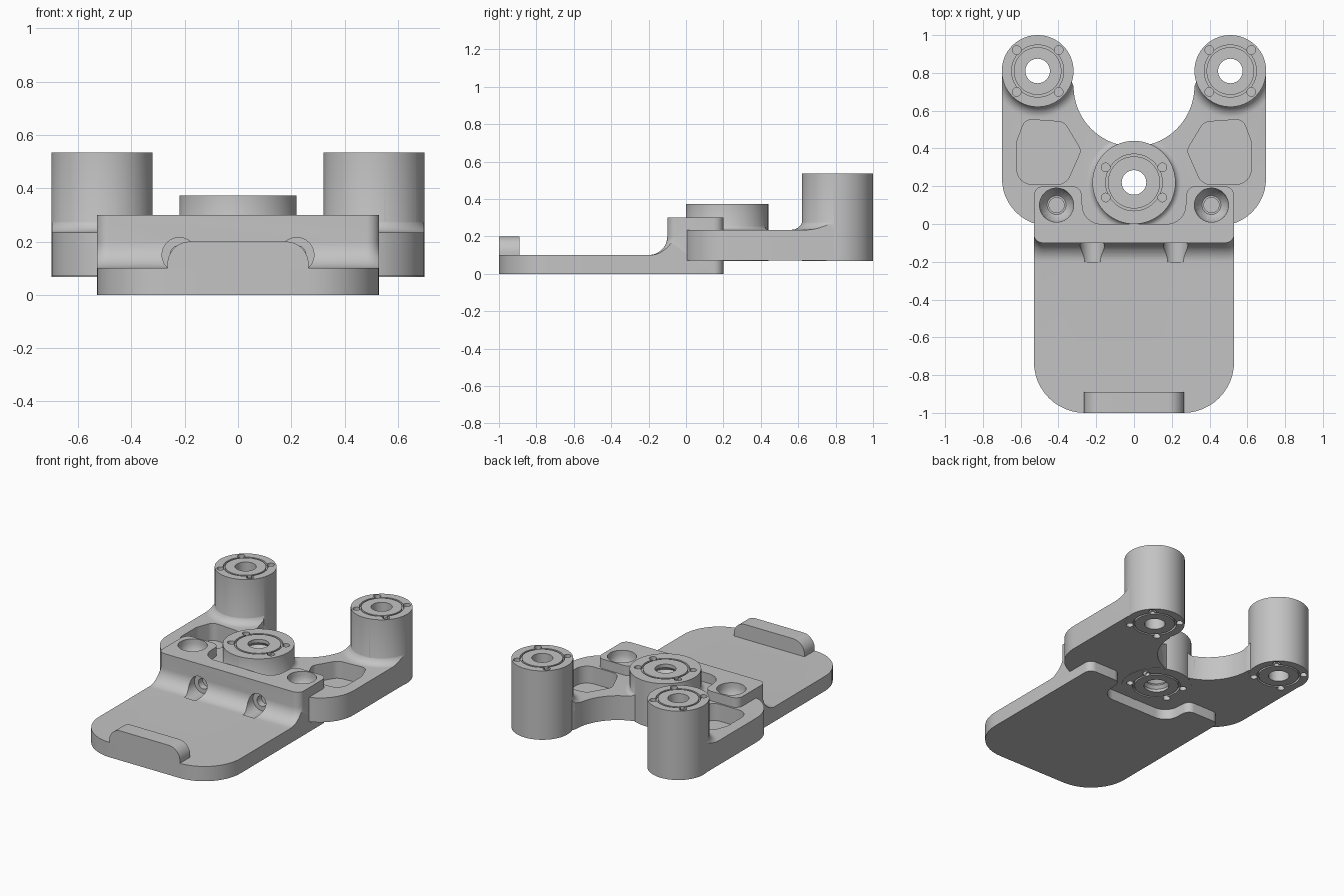
import bpy, bmesh, math
from mathutils import Matrix, Vector

old = bpy.data.objects.get("Cube")
if old:
    bpy.data.objects.remove(old, do_unlink=True)

grey = bpy.data.materials.new("plain grey")
grey.use_nodes = True
COLOUR = (0.55, 0.55, 0.55, 1)
grey.diffuse_color = COLOUR
grey.node_tree.nodes["Principled BSDF"].inputs["Base Color"].default_value = COLOUR


def loft(name, rings, loop=False, matrix=Matrix()):
    """Skin a list of equal rings; cap the ends, or join last to first."""
    bm = bmesh.new()
    rows = [[bm.verts.new(matrix @ Vector(p)) for p in ring] for ring in rings]
    n = len(rows[0])
    pairs = list(zip(rows, rows[1:])) + ([(rows[-1], rows[0])] if loop else [])
    for a, b in pairs:
        for i in range(n):
            j = (i + 1) % n
            bm.faces.new((a[i], a[j], b[j], b[i]))
    if not loop:
        bm.faces.new(rows[0])
        bm.faces.new(rows[-1])
    bmesh.ops.recalc_face_normals(bm, faces=bm.faces)
    mesh = bpy.data.meshes.new(name)
    bm.to_mesh(mesh)
    bm.free()
    mesh.materials.append(grey)
    obj = bpy.data.objects.new(name, mesh)
    bpy.context.collection.objects.link(obj)
    return obj


def rounded(corners, steps=12):
    """Outline from (x, y, radius) corners."""
    out = []
    for i, (x, y, r) in enumerate(corners):
        p = Vector((x, y))
        if r == 0:
            out.append((x, y))
            continue
        u = (Vector(corners[i - 1][:2]) - p).normalized()
        v = (Vector(corners[(i + 1) % len(corners)][:2]) - p).normalized()
        half = u.angle(v) / 2
        centre = p + (u + v).normalized() * r / math.sin(half)
        a = p + u * r / math.tan(half) - centre
        b = p + v * r / math.tan(half) - centre
        start = math.atan2(a.y, a.x)
        sweep = (math.atan2(b.y, b.x) - start + math.pi) % (2 * math.pi) - math.pi
        for k in range(steps + 1):
            t = start + sweep * k / steps
            out.append((centre.x + r * math.cos(t), centre.y + r * math.sin(t)))
    return out


def prism(name, outline, z0, z1, matrix=Matrix()):
    return loft(name, [[(x, y, z) for x, y in outline] for z in (z0, z1)], matrix=matrix)


def lathe(name, profile, centre, loop=False, n=64, turn=Matrix()):
    """Spin a (radius, height) profile about a vertical axis at centre."""
    ang = [2 * math.pi * i / n for i in range(n)]
    rings = [[(r * math.cos(a), r * math.sin(a), z) for a in ang] for r, z in profile]
    return loft(name, rings, loop, Matrix.Translation(centre) @ turn)


def boolean(obj, tool, op):
    mod = obj.modifiers.new("cut", 'BOOLEAN')
    mod.operation, mod.object, mod.solver = op, tool, 'EXACT'
    bpy.context.view_layer.update()
    graph = bpy.context.evaluated_depsgraph_get()
    mesh = bpy.data.meshes.new_from_object(obj.evaluated_get(graph))
    obj.modifiers.clear()
    obj.data = mesh
    bpy.data.objects.remove(tool, do_unlink=True)


def screw_recess(x):
    return lathe("recess", [(0.04, 0.13), (0.04, 0.19), (0.05, 0.19), (0.06, 0.2),
                            (0.085, 0.24), (0.09, 0.27), (0.09, 0.4)], (x, 0.1, 0))


# Mounting bracket: plate and raised block joined by a concave fillet
def block_ring(half, front, back, r, z):
    pts = rounded([(-half, front, r), (half, front, r), (half, back, r), (-half, back, r)])
    return [(x, y, z) for x, y in pts]


rings = [block_ring(1.5, -1.5, 1.5, 0.15, z) for z in (-0.1, 0.1)]
for k in range(13):
    t = math.pi / 2 * k / 12
    d = 0.1 - 0.1 * math.sin(t)
    rings.append(block_ring(0.532 + d, -0.1 - d, 0.5, 0.05 + d, 0.2 - 0.1 * math.cos(t)))
rings.append(block_ring(0.532, -0.1, 0.5, 0.05, 0.3))
bracket = loft("mounting_bracket", rings)
plan = rounded([(-0.53, -1, 0.27), (0.53, -1, 0.27), (0.53, 0.2, 0.05), (0.28, 0.2, 0.05),
                (0.268, 0, 0.1), (-0.268, 0, 0.1), (-0.28, 0.2, 0.05), (-0.53, 0.2, 0.05)])
boolean(bracket, prism("plan", plan, 0, 0.5), 'INTERSECT')

# Screw recesses on top and in the front of the block
forward = Matrix.Rotation(-math.pi / 2, 4, 'X')
for s in (-1, 1):
    boolean(bracket, screw_recess(s * 0.41), 'DIFFERENCE')
    boolean(bracket, lathe("front_recess", [(0.065, -0.2), (0.065, -0.06), (0.035, -0.06),
                                            (0.035, -0.015)], (s * 0.22, 0, 0.15),
                           turn=forward), 'DIFFERENCE')

# Front lip
lip = rounded([(-0.265, 0.099, 0), (0.265, 0.099, 0), (0.265, 0.2, 0.085), (-0.265, 0.2, 0.085)])
front_lip = prism("front_lip", lip, 0.89, 1.0, Matrix.Rotation(math.pi / 2, 4, 'X'))

# Forked carrier with a round bay between its arms
TOP = 0.235
POST, BOSS = (0.51, 0.81), (0, 0.22)
bay = [(0.32 * math.cos(a), 0.73 - 0.32 * math.sin(a))
       for a in (math.pi * (1 - i / 48) for i in range(49))]
fork = rounded([(0.36, 0.82, 0), (0.699, 0.79, 0), (0.699, -0.01, 0.25), (-0.699, -0.01, 0.25),
                (-0.699, 0.79, 0), (-0.36, 0.82, 0)]) + bay
carrier = prism("forked_carrier", fork, 0.07, TOP)

# Blind pockets in the arms
for s in (-1, 1):
    pocket = rounded([(s * x, y, r) for x, y, r in [
        (0.37, 0.54, 0.06), (0.575, 0.555, 0.05), (0.62, 0.44, 0.08), (0.62, 0.21, 0.08),
        (0.36, 0.21, 0.07), (0.28, 0.39, 0.05)]])
    boolean(carrier, prism("pocket", pocket, 0.12, 0.4), 'DIFFERENCE')


# Fillets round the feet of the posts and boss, kept inside the fork outline
def flare(x, y, r, f):
    prof = [(r + f, 0.2)]
    for k in range(9):
        t = math.pi / 2 * k / 8
        prof.append((r - 0.004 + f * (1 - math.sin(t)), TOP + f * (1 - math.cos(t))))
    obj = lathe("flare", prof, (x, y, 0))
    boolean(obj, prism("fork_limit", fork, 0, 0.6), 'INTERSECT')
    return obj


hubs = [(-POST[0], POST[1], 0.19, 0.535, 0.06), (POST[0], POST[1], 0.19, 0.535, 0.06),
        (BOSS[0], BOSS[1], 0.22, 0.373, 0.035)]
for x, y, r, top, f in hubs:
    boolean(carrier, flare(x, y, r, f), 'UNION')
    boolean(carrier, lathe("hub", [(r, 0.068), (r, top)], (x, y, 0), n=96), 'UNION')

# Bores, ring grooves and small screw holes on both ends of each hub
for x, y, r, top, f in hubs:
    threaded = r > 0.2
    bore = [(0.065, 0), (0.065, 0.6)]
    if threaded:
        teeth = [(0.065 if i % 2 else 0.082, 0.09 + 0.02 * i) for i in range(14)]
        bore = [(0.065, 0)] + teeth + [(0.065, 0.6)]
    boolean(carrier, lathe("bore", bore, (x, y, 0)), 'DIFFERENCE')
    g = 0.15 if threaded else 0.138
    pitch, first = (0.17, 28) if threaded else (0.157, 45)
    for end in (0.068, top):
        ring = [(g - 0.012, end - 0.02), (g, end - 0.02), (g, end + 0.02), (g - 0.012, end + 0.02)]
        boolean(carrier, lathe("groove", ring, (x, y, 0), loop=True), 'DIFFERENCE')
        for a in (first, 180 - first, 180 + first, 360 - first):
            a = math.radians(a)
            spot = (x + pitch * math.cos(a), y + pitch * math.sin(a), end)
            boolean(carrier, lathe("small_hole", [(0.023, -0.035), (0.023, 0.035)], spot, n=20),
                    'DIFFERENCE')

# Keep the top screw recesses clear of the carrier
for s in (-1, 1):
    boolean(carrier, screw_recess(s * 0.41), 'DIFFERENCE')

# Smooth the round walls, keep edges sharp
bpy.ops.object.select_all(action='DESELECT')
for obj in (bracket, front_lip, carrier):
    obj.select_set(True)
    bpy.context.view_layer.objects.active = obj
bpy.ops.object.shade_smooth_by_angle(angle=math.radians(30))
